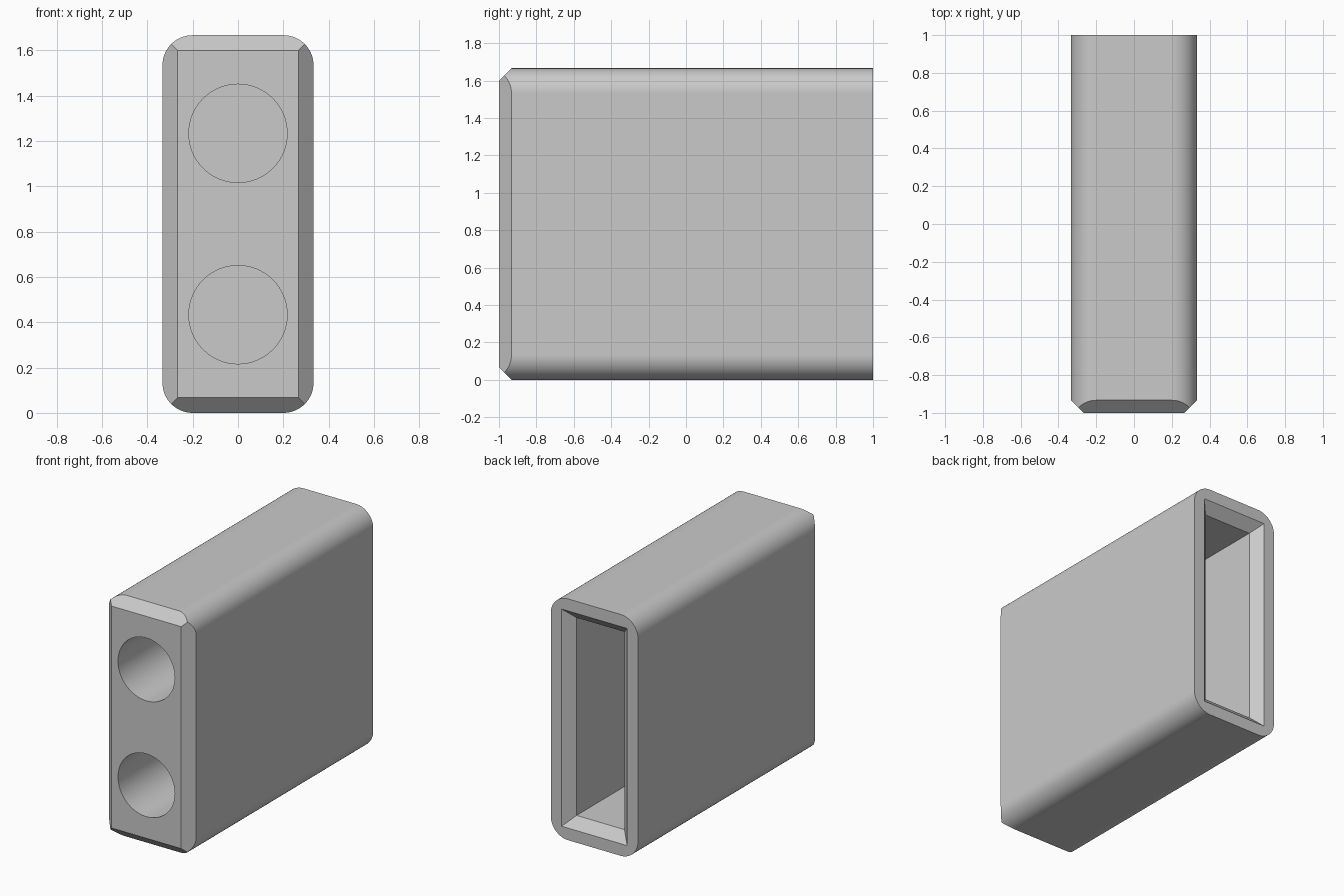
import bpy, bmesh
from math import pi
from mathutils import Vector, Matrix

cube = bpy.data.objects.get("Cube")
if cube:
    bpy.data.objects.remove(cube, do_unlink=True)

W, L, H = 2 / 3, 2.0, 5 / 3      # outer size
RADIUS, CHAMFER = 0.133, 0.067
OPEN_W, OPEN_H = 0.5, 1.5        # rear opening at its rim
POCKET_DEPTH = 0.9
HOLE_R, HOLE_DEPTH = 0.217, 0.9
MID = Vector((0, 0, H / 2))

grey = bpy.data.materials.new("plain grey")
grey.use_nodes = True
colour = (0.59, 0.59, 0.59, 1)
grey.diffuse_color = colour
grey.node_tree.nodes["Principled BSDF"].inputs["Base Color"].default_value = colour


def add_object(name, bm):
    bmesh.ops.recalc_face_normals(bm, faces=bm.faces)
    mesh = bpy.data.meshes.new(name)
    bm.to_mesh(mesh)
    bm.free()
    mesh.materials.append(grey)
    obj = bpy.data.objects.new(name, mesh)
    bpy.context.collection.objects.link(obj)
    return obj


def box(bm, size, centre):
    matrix = Matrix.Translation(centre) @ Matrix.Diagonal((*size, 1))
    return bmesh.ops.create_cube(bm, size=1, matrix=matrix)["verts"]


# Housing: block with rounded long edges
bm = bmesh.new()
box(bm, (W, L, H), MID)
long_edges = [e for e in bm.edges if abs(e.verts[0].co.y - e.verts[1].co.y) > 1]
bmesh.ops.bevel(bm, geom=long_edges, offset=RADIUS, segments=16,
                profile=0.5, affect='EDGES')
# Straight chamfers sliced off the four front edges
for side, half in ((Vector((1, 0, 0)), W / 2), (Vector((0, 0, 1)), H / 2)):
    for sign in (-1, 1):
        point = MID + side * sign * (half - CHAMFER) + Vector((0, -L / 2, 0))
        normal = side * sign + Vector((0, -1, 0))
        cut = bmesh.ops.bisect_plane(bm, geom=bm.verts[:] + bm.edges[:] + bm.faces[:],
                                     plane_co=point, plane_no=normal, clear_outer=True)
        rim = [g for g in cut["geom_cut"] if isinstance(g, bmesh.types.BMEdge)]
        bmesh.ops.holes_fill(bm, edges=rim, sides=0)
housing = add_object("housing", bm)

cutters = []

# Rear pocket with a flared rim
bm = bmesh.new()
inner_w, inner_h = OPEN_W - 2 * CHAMFER, OPEN_H - 2 * CHAMFER
floor_y, throat_y, past = L / 2 - POCKET_DEPTH, L / 2 - CHAMFER, 0.02
box(bm, (inner_w, throat_y - floor_y, inner_h), MID + Vector((0, (throat_y + floor_y) / 2, 0)))
throat = max(bm.faces, key=lambda f: f.calc_center_median().y)
flare = bmesh.ops.extrude_face_region(bm, geom=[throat])
bmesh.ops.delete(bm, geom=[throat], context='FACES_ONLY')
for v in (g for g in flare["geom"] if isinstance(g, bmesh.types.BMVert)):
    grow = CHAMFER + past
    v.co += Vector((grow if v.co.x > 0 else -grow, grow,
                    grow if v.co.z > MID.z else -grow))
cutters.append(add_object("pocket_cutter", bm))

# Two round blind holes in the front
for label, offset in (("lower", -0.4), ("upper", 0.4)):
    bm = bmesh.new()
    place = Matrix.Translation(MID + Vector((0, -L / 2 + HOLE_DEPTH / 2 - 0.05, offset)))
    bmesh.ops.create_cone(bm, cap_ends=True, segments=64, radius1=HOLE_R, radius2=HOLE_R,
                          depth=HOLE_DEPTH + 0.1, matrix=place @ Matrix.Rotation(pi / 2, 4, 'X'))
    cutters.append(add_object(label + "_hole_cutter", bm))

# Carve the housing and drop the cutters
bpy.ops.object.select_all(action='DESELECT')
bpy.context.view_layer.objects.active = housing
housing.select_set(True)
for cutter in cutters:
    cutter.hide_render = True
    mod = housing.modifiers.new("carve", 'BOOLEAN')
    mod.operation = 'DIFFERENCE'
    mod.solver = 'EXACT'
    mod.object = cutter
    bpy.ops.object.modifier_apply(modifier=mod.name)
    bpy.data.objects.remove(cutter, do_unlink=True)

bpy.ops.object.shade_smooth_by_angle(angle=pi / 6)
weighted = housing.modifiers.new("even_shading", 'WEIGHTED_NORMAL')
weighted.keep_sharp = True
